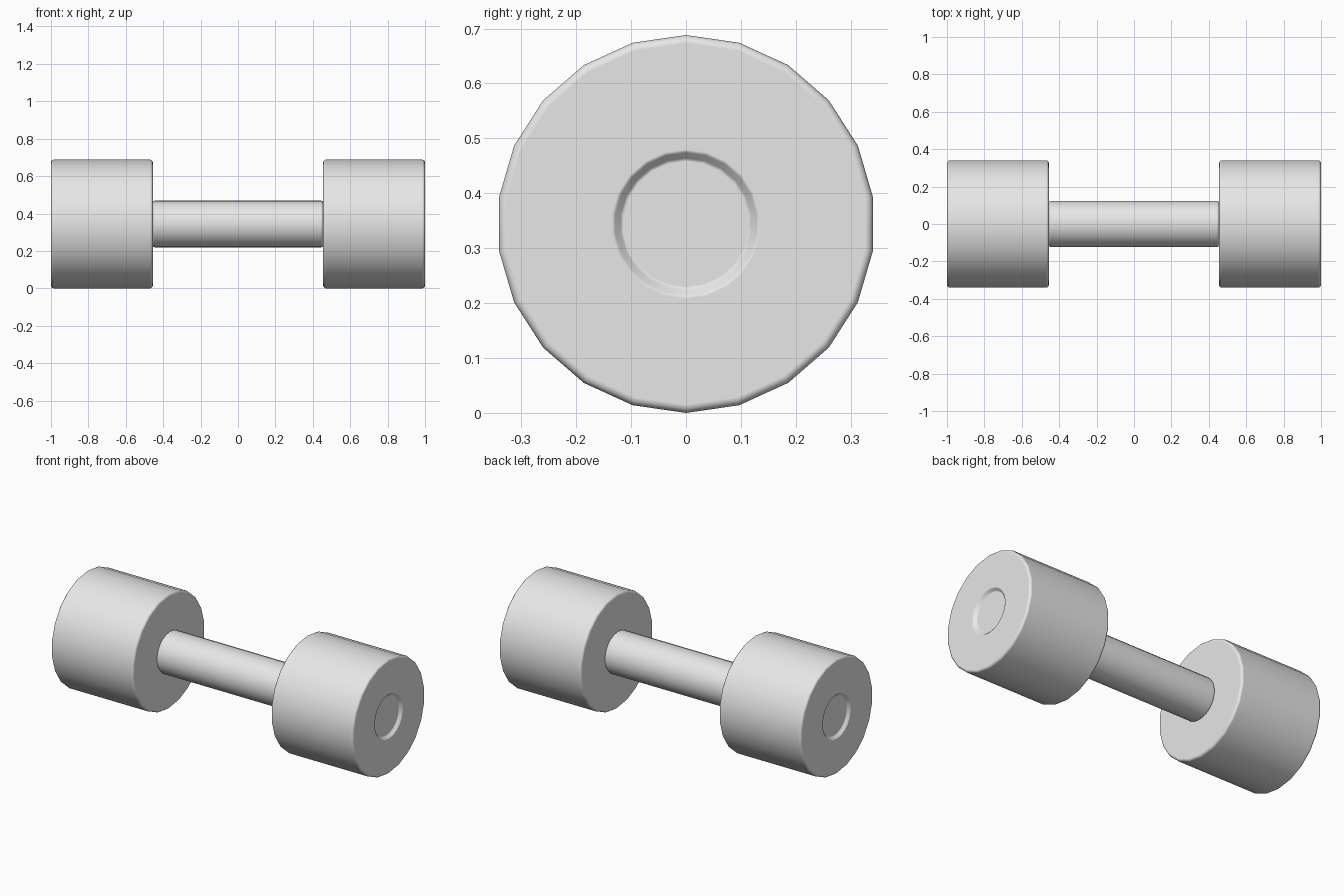
import bpy
import bmesh
import math

cube = bpy.data.objects.get("Cube")
if cube:
    bpy.data.objects.remove(cube, do_unlink=True)

SIDES = 22
RADIUS = 0.344

grey = bpy.data.materials.new("light grey")
grey.use_nodes = True
colour = (0.8, 0.8, 0.8, 1)
grey.diffuse_color = colour
grey.node_tree.nodes["Principled BSDF"].inputs["Base Color"].default_value = colour


def rounded(x, r, dx, dr, size, steps=3):
    """Quarter round from the wall at (x + dx*size, r) to the face at (x, r + dr*size)."""
    points = []
    for i in range(steps + 1):
        a = math.pi / 2 * i / steps
        points.append((x + dx * size * (1 - math.sin(a)),
                       r + dr * size * (1 - math.cos(a))))
    return points


def lathe(name, profile):
    """Turn a profile of (x, radius) points around the x axis, capping both ends."""
    bm = bmesh.new()
    rings = []
    for x, r in profile:
        rings.append([bm.verts.new((x, r * math.sin(math.tau * i / SIDES),
                                    RADIUS + r * math.cos(math.tau * i / SIDES)))
                      for i in range(SIDES)])
    for a, b in zip(rings, rings[1:]):
        for i in range(SIDES):
            j = (i + 1) % SIDES
            bm.faces.new((a[i], a[j], b[j], b[i]))
    bm.faces.new(rings[0])
    bm.faces.new(rings[-1])
    bmesh.ops.recalc_face_normals(bm, faces=bm.faces)
    mesh = bpy.data.meshes.new(name)
    bm.to_mesh(mesh)
    bm.free()
    mesh.materials.append(grey)
    mesh.shade_smooth()
    obj = bpy.data.objects.new(name, mesh)
    bpy.context.collection.objects.link(obj)
    # Keep the large faces flat and let the small bevels carry the shading
    mod = obj.modifiers.new("flat faces", 'WEIGHTED_NORMAL')
    mod.weight = 100
    return obj


# Weights: rounded rims, with a shallow dish in the outer face
for name, side in (("left_weight", 1), ("right_weight", -1)):
    inner = rounded(0.455, RADIUS, 1, -1, 0.015)[::-1]
    outer = rounded(1.0, RADIUS, -1, -1, 0.015)
    dish = [(1.0, 0.136), (0.996, 0.130), (0.984, 0.120), (0.98, 0.114)]
    lathe(name, [(side * x, r) for x, r in inner + outer + dish])

# Handle: bar with softened ends meeting the weights
end = rounded(0.455, 0.125, -1, -1, 0.012)
lathe("handle", [(-x, r) for x, r in end[::-1]] + end)
